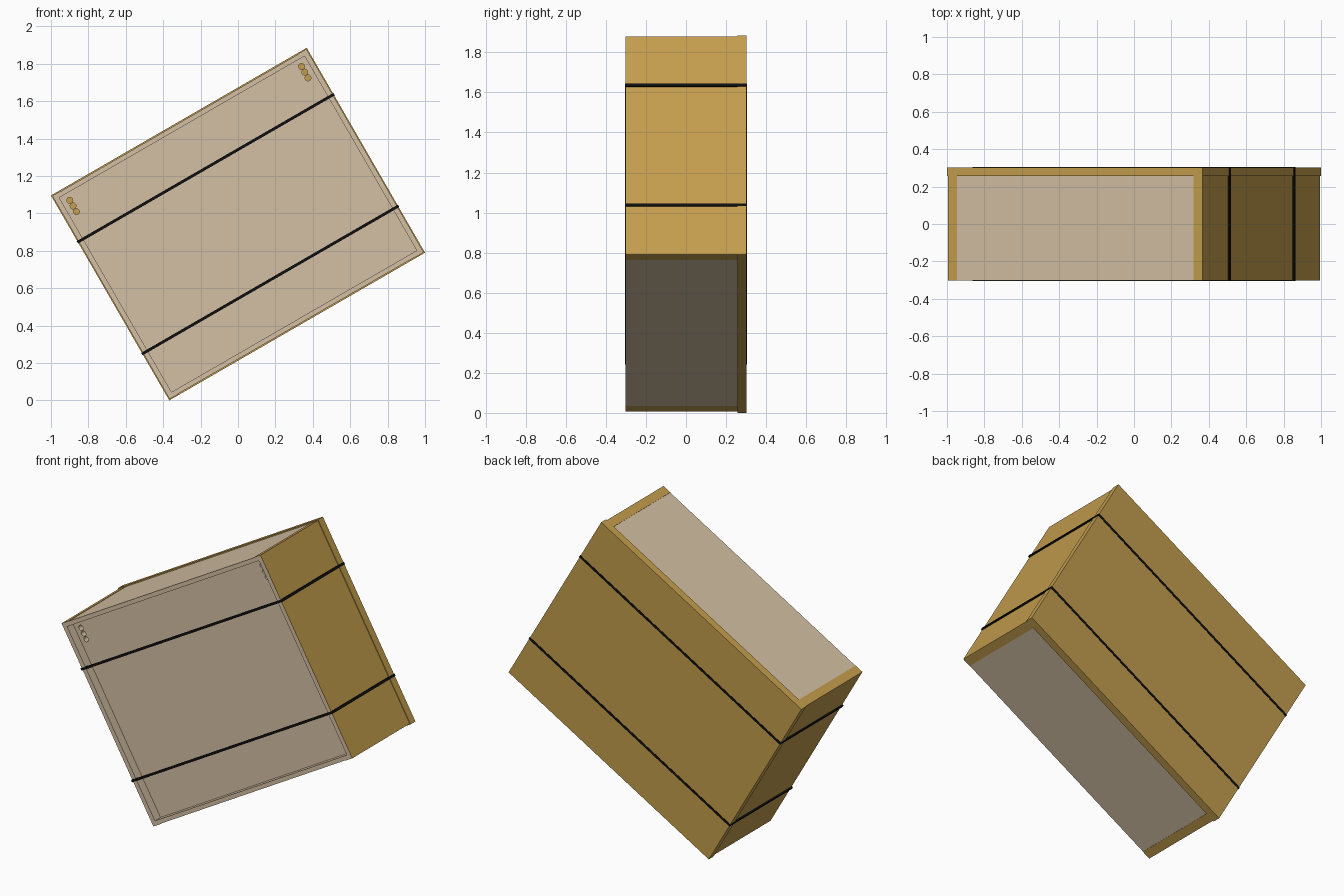
import bpy, bmesh, math
from mathutils import Matrix, Vector

if "Cube" in bpy.data.objects:
    bpy.data.objects.remove(bpy.data.objects["Cube"])

TILT = Matrix.Translation((0, 0, 0.9425)) @ Matrix.Rotation(math.radians(-30), 4, 'Y')
W, H = 1.565, 1.251            # crate body width and height before tilting
FRONT, BACK = -0.303, 0.256    # body depth range


def material(name, rgb):
    m = bpy.data.materials.new(name)
    m.diffuse_color = (*rgb, 1)
    m.use_nodes = True
    m.node_tree.nodes["Principled BSDF"].inputs["Base Color"].default_value = m.diffuse_color
    return m


WOOD = material("wood", (0.55, 0.34, 0.075))
PALE = material("pale_board", (0.66, 0.53, 0.37))
BLACK = material("strap_black", (0.005, 0.005, 0.005))


def finish(name, bm, mat):
    bmesh.ops.recalc_face_normals(bm, faces=bm.faces)
    me = bpy.data.meshes.new(name)
    bm.to_mesh(me)
    bm.free()
    ob = bpy.data.objects.new(name, me)
    bpy.context.collection.objects.link(ob)
    ob.matrix_world = TILT
    me.materials.append(mat)
    return ob


def add_box(bm, lo, hi):
    lo, hi = Vector(lo), Vector(hi)
    m = Matrix.Translation((lo + hi) / 2) @ Matrix.Diagonal((*(hi - lo), 1))
    return bmesh.ops.create_cube(bm, size=1, matrix=m)


def add_cylinder(bm, x, z, y0, y1, r):
    m = Matrix.Translation((x, (y0 + y1) / 2, z)) @ Matrix.Rotation(math.pi / 2, 4, 'X')
    bmesh.ops.create_cone(bm, cap_ends=True, segments=16, radius1=r, radius2=r,
                          depth=y1 - y0, matrix=m)


def extrude_profile(name, pts, vec, mat):
    bm = bmesh.new()
    face = bm.faces.new([bm.verts.new(p) for p in pts])
    ext = bmesh.ops.extrude_face_region(bm, geom=[face], use_keep_orig=True)
    new = [v for v in ext["geom"] if isinstance(v, bmesh.types.BMVert)]
    bmesh.ops.translate(bm, vec=vec, verts=new)
    return finish(name, bm, mat)


# Pale body with a recessed front panel
bm = bmesh.new()
add_box(bm, (-W / 2, FRONT, -H / 2), (W / 2, BACK, H / 2))
bm.normal_update()
front = min(bm.faces, key=lambda f: f.calc_center_median().y)
bmesh.ops.inset_region(bm, faces=[front], thickness=0.036)
bmesh.ops.translate(bm, vec=(0, 0.055, 0), verts=front.verts)
# inset leaves the rim flat; pushing back needs its own wall loop
rim = front
for v in rim.verts:
    v.co.y -= 0.055
bmesh.ops.inset_region(bm, faces=[rim], thickness=0)
for v in rim.verts:
    v.co.y += 0.055
body = finish("crate_body", bm, PALE)

# Vent holes in both upper corners
holes = [(s * 0.715, z) for s in (-1, 1) for z in (0.56, 0.525, 0.49)]
bm = bmesh.new()
for x, z in holes:
    add_cylinder(bm, x, z, FRONT, FRONT + 0.12, 0.016)
cutter = finish("vent_cutter", bm, PALE)
cutter.hide_render = True
cutter.hide_set(True)
mod = body.modifiers.new("vents", 'BOOLEAN')
mod.operation = 'DIFFERENCE'
mod.solver = 'EXACT'
mod.object = cutter

# Wood seen at the bottom of the holes
bm = bmesh.new()
for x, z in holes:
    add_cylinder(bm, x, z, FRONT + 0.115, FRONT + 0.125, 0.0165)
finish("vent_backing", bm, WOOD)

# Wooden ends: thin channels wrapping the left and right of the body
t, lip = 0.002, 0.052
for s, side in ((-1, "left"), (1, "right")):
    x0, x1, x2 = s * (W / 2 - lip), s * W / 2, s * (W / 2 + t)
    z1, z2 = H / 2, H / 2 + t
    prof = [(x0, z2), (x2, z2), (x2, -z2), (x0, -z2), (x0, -z1), (x1, -z1), (x1, z1), (x0, z1)]
    extrude_profile(side + "_end_board", [(x, FRONT, z) for x, z in prof],
                    (0, BACK - FRONT, 0), WOOD)

# Back board, slightly larger than the body
bm = bmesh.new()
add_box(bm, (-0.7895, BACK, -0.6325), (0.7895, 0.303, 0.6325))
finish("back_board", bm, WOOD)

# Two straps running around the crate
for z, name in ((0.345, "upper_strap"), (-0.345, "lower_strap")):
    bm = bmesh.new()
    x, y, k, h = 0.7925, 0.305, 0.004, 0.0075
    for s in (-1, 1):
        add_box(bm, (-x, s * y - k / 2 * (s + 1), z - h), (x, s * y - k / 2 * (s - 1), z + h))
        add_box(bm, (s * x - k / 2 * (s + 1), -y, z - h), (s * x - k / 2 * (s - 1), y, z + h))
        # part of the band lying against the body
        add_box(bm, (min(s * 0.78, s * x), FRONT, z - h), (max(s * 0.78, s * x), BACK, z + h))
    finish(name, bm, BLACK)
